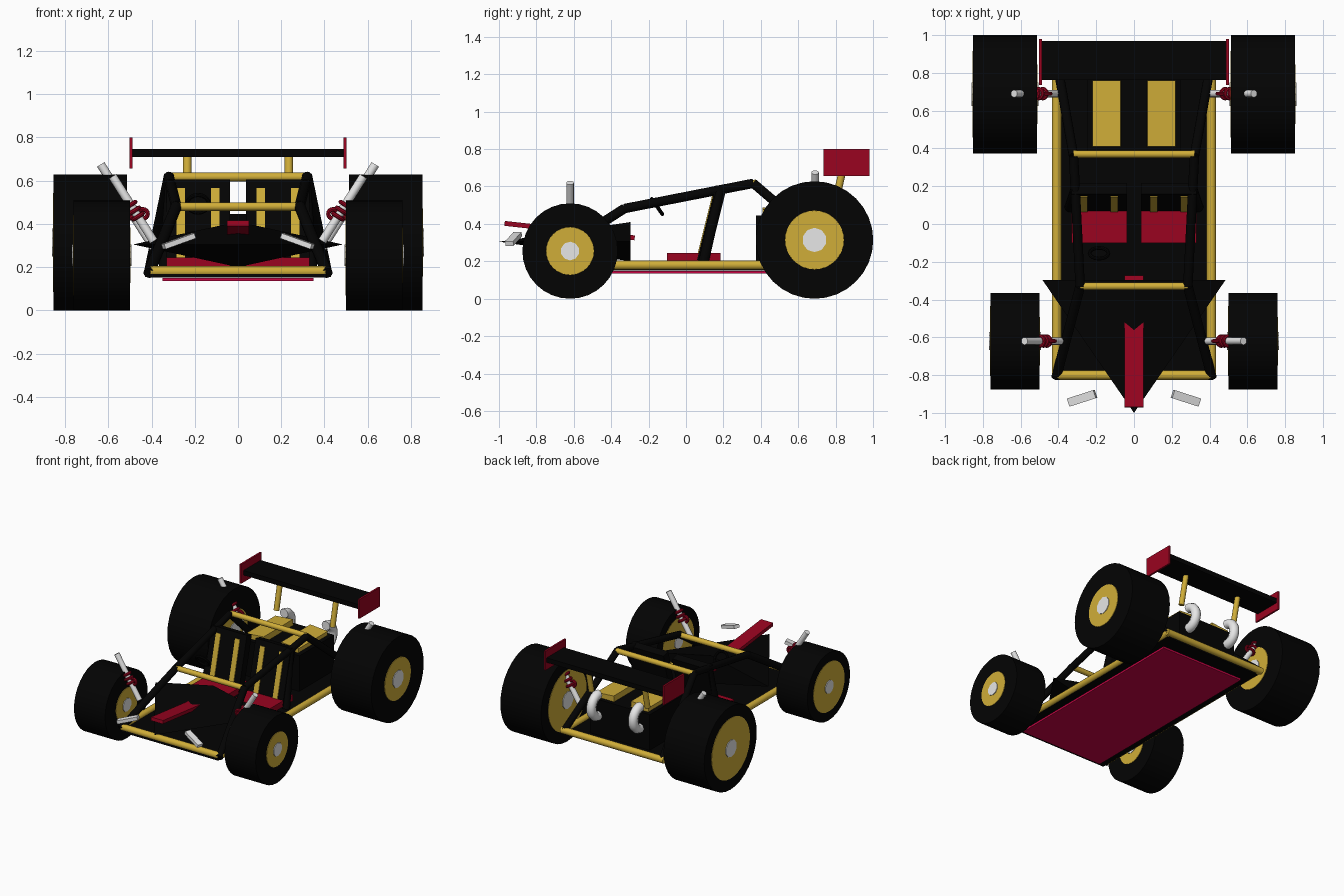
import bpy
from math import pi, radians
from mathutils import Vector

if "Cube" in bpy.data.objects:
    bpy.data.objects.remove(bpy.data.objects["Cube"], do_unlink=True)


def material(name, rgb):
    m = bpy.data.materials.new(name)
    m.use_nodes = True
    m.diffuse_color = (*rgb, 1)
    m.node_tree.nodes["Principled BSDF"].inputs["Base Color"].default_value = (*rgb, 1)
    return m


BLACK = material("black", (0.001, 0.001, 0.001))
GOLD = material("gold", (0.63, 0.42, 0.04))
RED = material("dark red", (0.32, 0.001, 0.014))
CRIMSON = material("crimson", (0.6, 0.001, 0.06))
SILVER = material("silver", (0.8, 0.8, 0.8))
SIDES = ((1, "left"), (-1, "right"))


def finish(name, mat, smooth=True):
    ob = bpy.context.object
    ob.name = name
    ob.data.materials.append(mat)
    if smooth:
        bpy.ops.object.shade_smooth_by_angle(angle=radians(35))
    return ob


def box(name, loc, size, mat, rot=(0, 0, 0)):
    bpy.ops.mesh.primitive_cube_add(size=1, location=loc, rotation=rot)
    bpy.context.object.scale = size
    return finish(name, mat, False)


def tube(name, a, b, r, mat, r2=None, sides=12):
    """Straight rod (or truncated cone) from a to b."""
    a, b = Vector(a), Vector(b)
    d = b - a
    bpy.ops.mesh.primitive_cone_add(
        vertices=sides, radius1=r, radius2=r if r2 is None else r2, depth=d.length,
        location=(a + b) / 2, rotation=d.to_track_quat("Z", "Y").to_euler())
    return finish(name, mat)


def ring(name, loc, axis, major, minor, mat):
    bpy.ops.mesh.primitive_torus_add(
        location=loc, rotation=Vector(axis).to_track_quat("Z", "Y").to_euler(),
        major_radius=major, minor_radius=minor, major_segments=16, minor_segments=8)
    return finish(name, mat)


# Wheels: tyre, tapered rim (wide end always on the -x side), hub
def wheel(name, x, y, r, width, hub_r):
    h = width / 2
    tube(name + "_tyre", (x - h, y, r), (x + h, y, r), r, BLACK, sides=32)
    tube(name + "_rim", (x - h - .003, y, r), (x + h + .003, y, r), r * .73, GOLD, r * .5, 32)
    tube(name + "_hub", (x - h - .008, y, r), (x + h + .008, y, r), hub_r, SILVER, sides=10)


for s, side in SIDES:
    wheel("front_wheel_" + side, s * .63, -.62, .255, .26, .05)
    wheel("rear_wheel_" + side, s * .683, .687, .314, .34, .065)

# Floor
box("floor", (0, .015, .164), (.82, 1.674, .024), BLACK)
box("underbody_plate", (0, -.025, .142), (.7, 1.53, .014), CRIMSON)

# Frame and roll cage
for s, side in SIDES:
    front, rear = (s * .41, -.8, .18), (s * .41, .87, .18)
    dash, roof = (s * .285, -.33, .482), (s * .32, .36, .617)
    tube("side_rail_" + side, front, rear, .025, GOLD)
    tube("front_post_" + side, (s * .412, -.812, .172), dash, .026, BLACK)
    tube("roof_rail_" + side, dash, roof, .025, BLACK)
    tube("rear_post_" + side, roof, rear, .025, BLACK)
    tube("middle_post_" + side, (s * .34, .09, .18), (s * .31, .18, .575), .028, BLACK)
for name, x, y, z, r in (("front_bar", .405, -.8, .18, .025), ("rear_bar", .43, .87, .18, .025),
                         ("dash_bar", .285, -.33, .48, .02), ("roof_bar", .32, .37, .617, .02)):
    tube(name, (-x, y, z), (x, y, z), r, GOLD)

# Wedge nose with a centre blade running through it
bpy.ops.mesh.primitive_cone_add(vertices=4, radius1=1, radius2=0, depth=1,
                                location=(0, -.648, .305), rotation=(pi / 2, 0, 0))
bpy.context.object.scale = (.485, .105, .704)
finish("nose", BLACK, False)
box("nose_blade", (0, -.622, .364), (.1, .7, .026), RED, (-.111, 0, 0))
for s, side in SIDES:
    box("front_winglet_" + side, (s * .275, -.922, .32), (.155, .045, .025), SILVER,
        (0, s * .33, -s * .31))

# Seats with harness straps
for s, side in SIDES:
    box("seat_" + side, (s * .184, .042, .222), (.293, .285, .046), RED)
    box("seat_back_" + side, (s * .184, .138, .4), (.295, .06, .41), BLACK, (-.245, 0, 0))
    for i, x in enumerate((.105, .265)):
        box(f"harness_strap_{side}_{i}", (s * x, .108, .385), (.04, .02, .37), GOLD, (-.245, 0, 0))
ring("steering_wheel", (-.185, -.155, .493), (0, .82, .57), .05, .01, BLACK)

# Engine, cylinder heads and curled exhausts
box("engine_block", (0, .583, .31), (.5, .415, .27), BLACK)
for s, side in SIDES:
    box("cylinder_head_" + side, (s * .144, .585, .458), (.147, .35, .05), GOLD, (0, s * .08, 0))
    curve = bpy.data.curves.new("exhaust_" + side, "CURVE")
    curve.dimensions = "3D"
    curve.bevel_depth = .035
    curve.bevel_resolution = 2
    curve.use_fill_caps = True
    spline = curve.splines.new("BEZIER")
    spline.bezier_points.add(2)
    k = .045
    for p, (y, z, dy, dz) in zip(spline.bezier_points,
                                 ((.8, .33, k, 0), (.88, .41, 0, k), (.8, .49, -k, 0))):
        p.co = (s * .175, y, z)
        p.handle_left = (s * .175, y - dy, z - dz)
        p.handle_right = (s * .175, y + dy, z + dz)
    curve.materials.append(SILVER)
    bpy.context.collection.objects.link(bpy.data.objects.new("exhaust_" + side, curve))

# Rear wing
box("wing", (0, .865, .728), (.98, .206, .035), BLACK)
for s, side in SIDES:
    box("wing_endplate_" + side, (s * .495, .858, .728), (.014, .245, .145), RED)
    tube("wing_strut_" + side, (s * .235, .795, .5), (s * .235, .845, .72), .02, GOLD)

# Shock absorbers with spring rings
for s, side in SIDES:
    for end, y, top_x, top_z, low_z in (("front", -.62, .58, .62, .32), ("rear", .69, .635, .675, .29)):
        a, b = Vector((s * .39, y, low_z)), Vector((s * top_x, y, top_z))
        tube(f"{end}_shock_{side}", a, b, .02, SILVER)
        for i, t in enumerate((.38, .47, .56)):
            ring(f"{end}_spring_{side}_{i}", a.lerp(b, t), b - a, .026, .01, RED)
        ring(f"{end}_spring_eye_{side}", a.lerp(b, .42) + Vector((-s * .03, 0, 0)), (0, 1, 0), .022, .01, RED)
